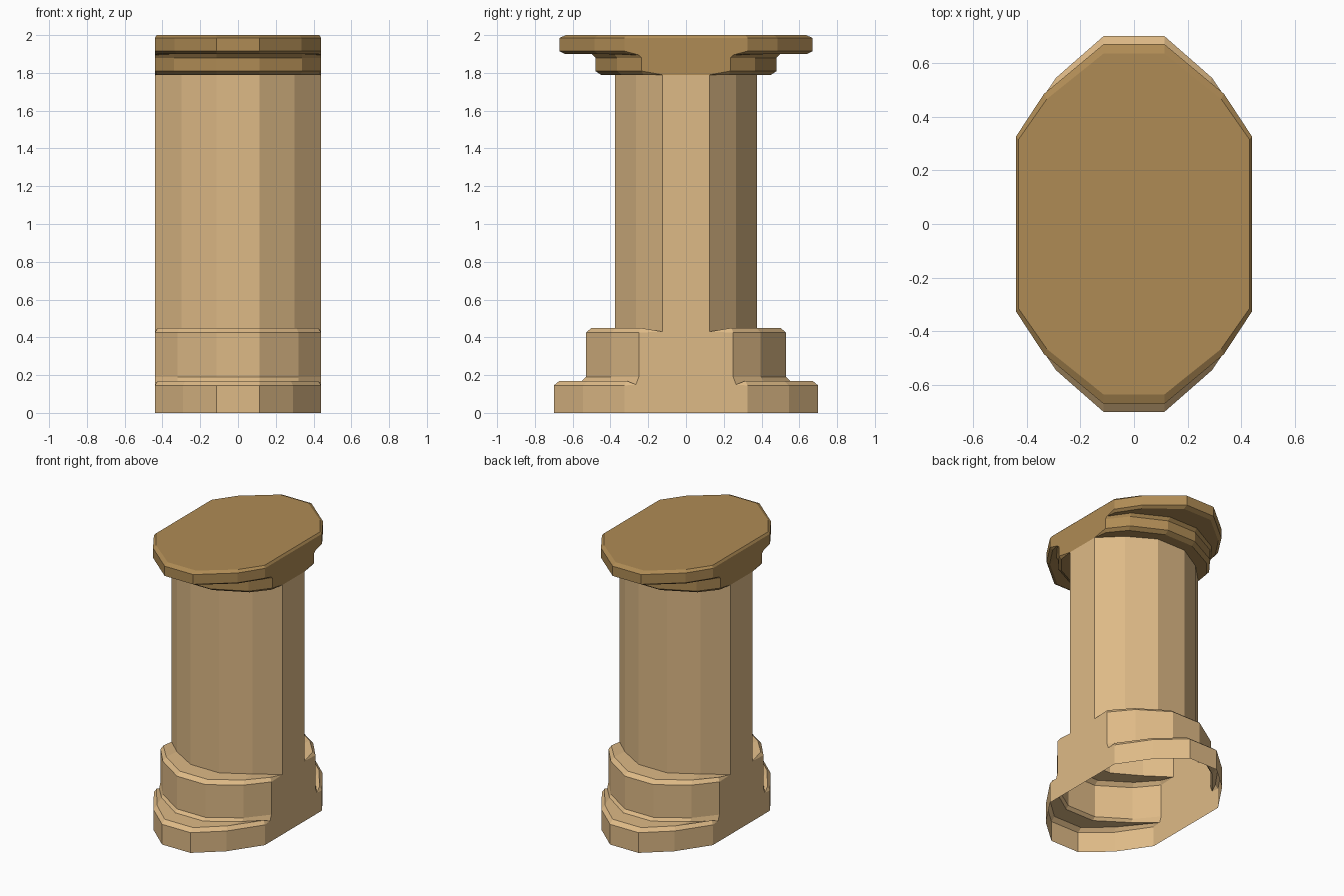
import bpy
import bmesh

cube = bpy.data.objects.get("Cube")
if cube:
    bpy.data.objects.remove(cube, do_unlink=True)

HALF_WIDTH = 0.44


def make_material(name, colour):
    mat = bpy.data.materials.new(name)
    mat.use_nodes = True
    mat.diffuse_color = colour
    mat.node_tree.nodes["Principled BSDF"].inputs["Base Color"].default_value = colour
    return mat


def ring(z, tip, mid, side, mid_x=0.3, edge_z=None, tuck=False, side_x=HALF_WIDTH):
    """One level of the outline; a tucked level is a lip that stops short of the flat side."""
    edge_z = z if edge_z is None else edge_z
    half = [(side_x, side, edge_z), (mid_x, mid, z), (0.113, tip, z)]
    return half + [(-x, y, h) for x, y, h in reversed(half)], tuck


def build_shell(name, rings, mat, capped=False):
    bm = bmesh.new()
    ends = {}
    for sign in (1, -1):
        rows = [[bm.verts.new((x, sign * y, z)) for x, y, z in pts] for pts, _ in rings]
        ends[sign] = rows
        # Faceted rounded end
        for low, high in zip(rows, rows[1:]):
            for i in range(len(low) - 1):
                bm.faces.new((low[i], low[i + 1], high[i + 1], high[i]))
        # Small corner closing each tucked lip
        for i, (_, tuck) in enumerate(rings):
            if tuck:
                for c in (0, -1):
                    bm.faces.new((rows[i - 1][c], rows[i][c], rows[i + 1][c]))
    # Flat flush sides
    flush = [i for i, (_, tuck) in enumerate(rings) if not tuck]
    front, back = ends[-1], ends[1]
    for a, b in zip(flush, flush[1:]):
        for c in (0, -1):
            bm.faces.new((front[a][c], back[a][c], back[b][c], front[b][c]))
    if capped:
        bm.faces.new(back[-1] + front[-1][::-1])
    bmesh.ops.recalc_face_normals(bm, faces=bm.faces)
    mesh = bpy.data.meshes.new(name)
    bm.to_mesh(mesh)
    bm.free()
    mesh.materials.append(mat)
    obj = bpy.data.objects.new(name, mesh)
    bpy.context.collection.objects.link(obj)
    return obj


tan = make_material("light_tan", (0.73, 0.49, 0.24, 1))
brown = make_material("dark_tan", (0.43, 0.26, 0.09, 1))

# Stepped plinth and shaft, hollow and open underneath
build_shell("plinth_and_shaft", [
    ring(0.0, 0.70, 0.545, 0.325, 0.29),
    ring(0.145, 0.70, 0.545, 0.325, 0.29),
    ring(0.17, 0.67, 0.52, 0.315, 0.28, tuck=True, side_x=0.425),
    ring(0.17, 0.55, 0.41, 0.265, 0.32, edge_z=0.15),
    ring(0.19, 0.53, 0.395, 0.25, 0.32),
    ring(0.425, 0.53, 0.395, 0.25, 0.32),
    ring(0.45, 0.50, 0.37, 0.24, 0.31, tuck=True, side_x=0.425),
    ring(0.45, 0.375, 0.265, 0.125, edge_z=0.43),
    ring(1.79, 0.375, 0.265, 0.125),
], tan)

# Stepped capital with a bevelled top slab
build_shell("capital", [
    ring(1.79, 0.375, 0.265, 0.125),
    ring(1.79, 0.45, 0.34, 0.225, 0.33, tuck=True, side_x=0.425),
    ring(1.81, 0.48, 0.365, 0.235, 0.34),
    ring(1.88, 0.48, 0.365, 0.235, 0.34),
    ring(1.90, 0.50, 0.38, 0.25, 0.34, edge_z=1.895),
    ring(1.90, 0.64, 0.465, 0.315, 0.325, tuck=True, side_x=0.425),
    ring(1.915, 0.67, 0.485, 0.325, 0.335),
    ring(1.985, 0.67, 0.485, 0.325, 0.335),
    ring(2.0, 0.635, 0.465, 0.315, 0.325, side_x=0.43),
], brown, capped=True)
